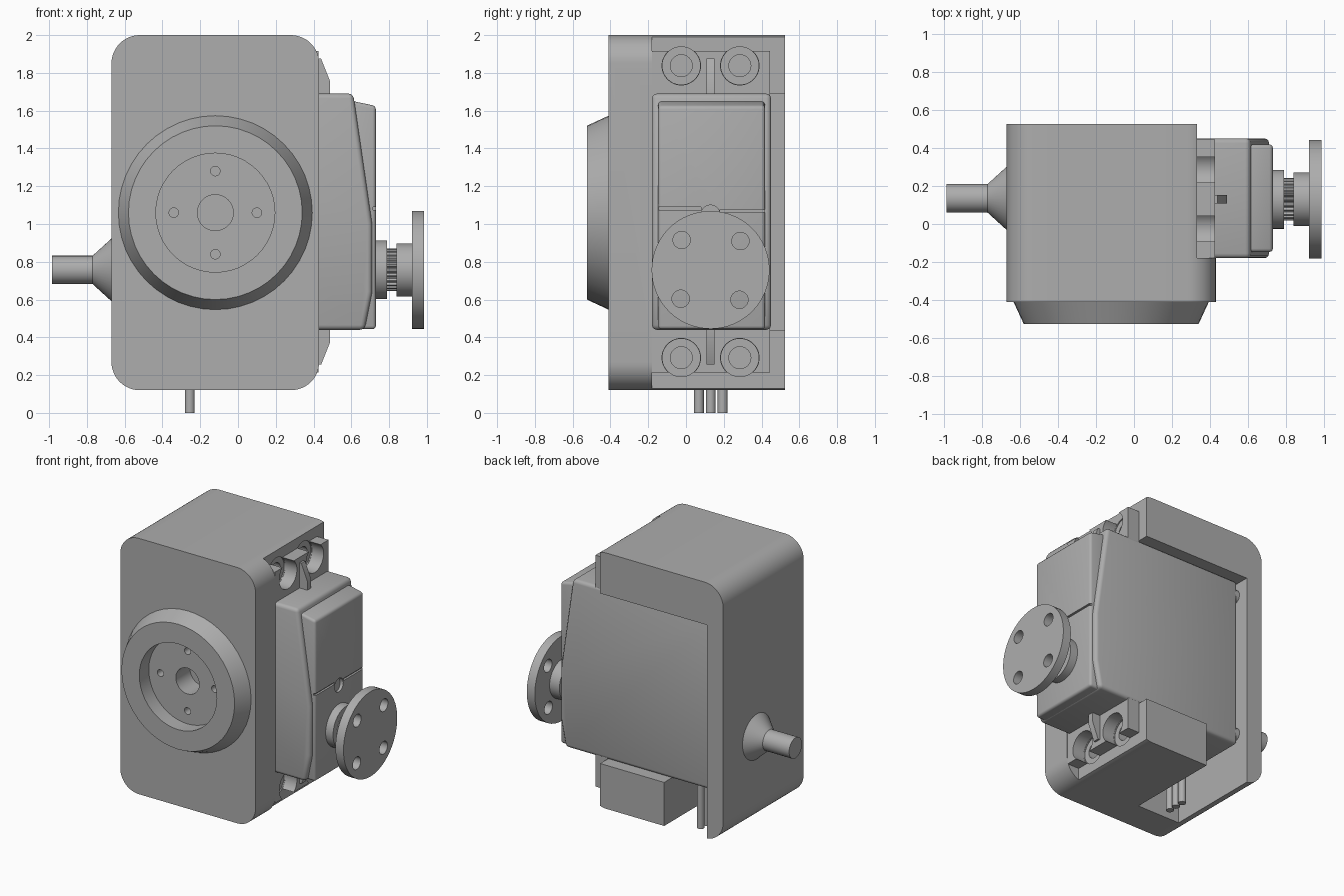
import bpy, bmesh, math
from mathutils import Matrix, Vector

if "Cube" in bpy.data.objects:
    bpy.data.objects.remove(bpy.data.objects["Cube"])

grey = bpy.data.materials.new("plain grey")
grey.use_nodes = True
grey.diffuse_color = (0.42, 0.42, 0.42, 1)
grey.node_tree.nodes["Principled BSDF"].inputs["Base Color"].default_value = (0.42, 0.42, 0.42, 1)

SHAFT_Y, SHAFT_Z = 0.13, 0.757
BOSS_X, BOSS_Z = -0.12, 1.06


def finish(name, bm):
    bmesh.ops.recalc_face_normals(bm, faces=bm.faces)
    mesh = bpy.data.meshes.new(name)
    bm.to_mesh(mesh)
    bm.free()
    mesh.materials.append(grey)
    obj = bpy.data.objects.new(name, mesh)
    bpy.context.collection.objects.link(obj)
    return obj


def box(name, x, y, z):
    bm = bmesh.new()
    bmesh.ops.create_cube(bm, size=1)
    size = Matrix.Diagonal((x[1] - x[0], y[1] - y[0], z[1] - z[0], 1))
    mid = Matrix.Translation((sum(x) / 2, sum(y) / 2, sum(z) / 2))
    bm.transform(mid @ size)
    return finish(name, bm)


def prism(name, points, y0, y1):
    """Extrude an (x, z) outline along y."""
    bm = bmesh.new()
    face = bm.faces.new([bm.verts.new((x, y0, z)) for x, z in points])
    ext = bmesh.ops.extrude_face_region(bm, geom=[face])["geom"]
    moved = [v for v in ext if isinstance(v, bmesh.types.BMVert)]
    bmesh.ops.translate(bm, verts=moved, vec=(0, y1 - y0, 0))
    return finish(name, bm)


def rod(name, axis, centre, a, b, r0, r1=None, sides=48):
    """Round bar or cone from a to b along an axis; centre gives the other two coordinates."""
    bm = bmesh.new()
    bmesh.ops.create_cone(bm, cap_ends=True, segments=sides, radius1=r0,
                          radius2=r0 if r1 is None else r1, depth=b - a)
    turn = Vector((0, 0, 1)).rotation_difference(
        Vector([1.0 if c == axis else 0.0 for c in "xyz"])).to_matrix().to_4x4()
    place = list(centre)
    place.insert("xyz".index(axis), (a + b) / 2)
    bm.transform(Matrix.Translation(place) @ turn)
    return finish(name, bm)


def apply(obj, mod):
    bpy.ops.object.select_all(action="DESELECT")
    bpy.context.view_layer.objects.active = obj
    obj.select_set(True)
    bpy.ops.object.modifier_apply(modifier=mod.name)


def combine(obj, others, operation="DIFFERENCE"):
    for other in others:
        mod = obj.modifiers.new("bool", "BOOLEAN")
        mod.operation, mod.solver, mod.object = operation, "EXACT", other
        apply(obj, mod)
        bpy.data.objects.remove(other)


def bevel(obj, width, segments=3):
    mod = obj.modifiers.new("bevel", "BEVEL")
    mod.width, mod.segments = width, segments
    mod.limit_method, mod.angle_limit = "ANGLE", math.radians(50)
    apply(obj, mod)


# Housing: rounded block with an open pocket for the drive unit
outline = []
for cx, cz, start in ((0.28, 1.85, 0), (-0.52, 1.85, 90), (-0.52, 0.27, 180), (0.28, 0.27, 270)):
    for i in range(13):
        t = math.radians(start + i * 7.5)
        outline.append((cx + 0.15 * math.cos(t), cz + 0.15 * math.sin(t)))
housing = prism("housing", outline, -0.41, 0.525)
combine(housing, [
    box("side_cut", (0.33, 1), (-0.18, 1), (0, 3)),
    box("pocket_cut", (-0.54, 1), (-0.18, 1), (0.44, 1.69)),
    box("wire_cut", (-0.54, -0.19), (-0.18, 1), (0, 0.5)),
])

# Round front boss with a recessed hub and bolt holes
hub = (BOSS_X, BOSS_Z)
combine(housing, [rod("boss", "y", hub, -0.525, -0.40, 0.46, 0.518)], "UNION")
cuts = [rod("recess", "y", hub, -0.6, -0.415, 0.315),
        rod("bore", "y", hub, -0.6, -0.25, 0.095)]
for i in range(4):
    t = i * math.pi / 2
    cuts.append(rod("bolt", "y", (BOSS_X + 0.22 * math.cos(t), BOSS_Z + 0.22 * math.sin(t)),
                    -0.6, -0.3, 0.025, sides=24))
combine(housing, cuts)

# Left-hand stub shaft with a flared root
flare = rod("shaft_flare", "x", (0.135, SHAFT_Z), -0.77, -0.66, 0.075, 0.175)
rod("stub_shaft", "x", (0.135, SHAFT_Z), -0.985, -0.76, 0.075)

# Drive unit body and its raised cover
body = prism("drive_body", [(-0.525, 0.44), (0.67, 0.44), (0.71, 0.64), (0.71, 1.0),
                            (0.61, 1.69), (-0.525, 1.69)], -0.18, 0.45)
bevel(body, 0.025)
cover = prism("drive_cover", [(0.5, 0.443), (0.73, 0.443), (0.73, 1.625), (0.61, 1.65),
                              (0.5, 1.65)], -0.147, 0.418)
bevel(cover, 0.018)
combine(cover, [
    box("seam_front", (0.715, 1), (-0.3, 0.08), (1.075, 1.09)),
    box("seam_back", (0.715, 1), (0.18, 0.6), (1.062, 1.077)),
    rod("notch", "x", (0.13, 1.05), 0.70, 0.8, 0.05, sides=32),
])

# Mounting tabs, screw holes and stiffening ribs at both ends
for end, side in (("upper", 1), ("lower", -1)):
    def level(d):
        return 1.065 + side * d
    zs = sorted((level(0.60), level(0.85)))
    tab = box(end + "_tab", (0.328, 0.425), (-0.18, 0.445), zs)
    for y in (-0.025, 0.285):
        combine(tab, [rod("slot", "x", (y, level(0.773)), 0.3, 0.5, 0.102)])
        combine(housing, [rod("seat", "x", (y, level(0.773)), 0.322, 0.4, 0.1),
                          rod("screw_hole", "x", (y, level(0.773)), 0.1, 0.4, 0.058)])
    prism(end + "_rib", [(0.40, level(0.6)), (0.488, level(0.6)), (0.488, level(0.69)),
                         (0.44, level(0.81)), (0.40, level(0.81))], 0.108, 0.152)
    # Small screw heads at the inner end of the drive unit
    rod(end + "_corner_screw", "x", (0.40, level(0.53)), -0.54, -0.50, 0.05, sides=24)

# Output shaft: collar, splined neck, hub and horn disc
out = (SHAFT_Y, SHAFT_Z)
rod("output_collar", "x", out, 0.70, 0.79, 0.155)
bm = bmesh.new()
ring = []
for i in range(96):
    t = i * math.tau / 96
    r = 0.112 if i % 4 < 2 else 0.10
    ring.append(bm.verts.new((0.78, SHAFT_Y + r * math.cos(t), SHAFT_Z + r * math.sin(t))))
ext = bmesh.ops.extrude_face_region(bm, geom=[bm.faces.new(ring)])["geom"]
bmesh.ops.translate(bm, verts=[v for v in ext if isinstance(v, bmesh.types.BMVert)], vec=(0.07, 0, 0))
finish("splined_neck", bm)
rod("horn_hub", "x", out, 0.84, 0.925, 0.14)
disc = rod("horn_disc", "x", out, 0.92, 0.985, 0.312, sides=64)
holes = [rod("centre_hole", "x", out, 0.86, 1.1, 0.046, sides=32)]
for i in range(4):
    t = math.radians(44 + 90 * i)
    holes.append(rod("horn_hole", "x", (SHAFT_Y + 0.22 * math.cos(t), SHAFT_Z + 0.22 * math.sin(t)),
                     0.8, 1.1, 0.046, sides=32))
combine(disc, holes)

# Cable grommet and three wires leaving through the bottom
box("grommet", (-0.30, -0.21), (0.03, 0.235), (0.36, 0.45))
for i, y in enumerate((0.068, 0.131, 0.194)):
    rod("wire_%d" % (i + 1), "z", (-0.255, y), 0, 0.40, 0.026, sides=20)

# Smooth curved walls while keeping edges crisp
bpy.ops.object.select_all(action="DESELECT")
for obj in bpy.context.scene.objects:
    if obj.type == "MESH" and obj.name != "splined_neck":
        obj.select_set(True)
        bpy.context.view_layer.objects.active = obj
bpy.ops.object.shade_smooth_by_angle(angle=math.radians(30))
